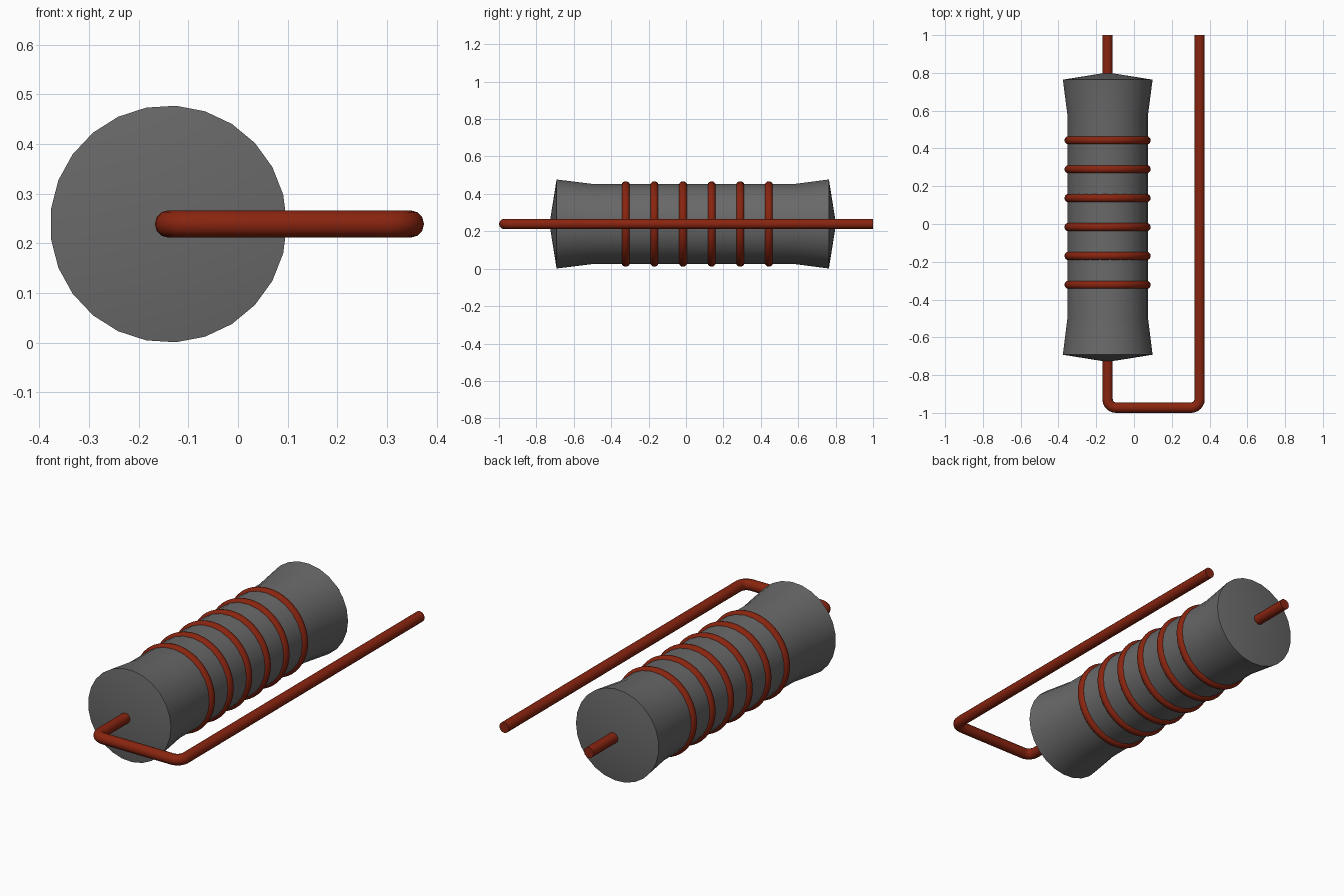
import bpy
import bmesh
import math
from mathutils import Matrix, Vector

cube = bpy.data.objects.get("Cube")
if cube:
    bpy.data.objects.remove(cube, do_unlink=True)

AXIS_X, AXIS_Z = -0.14, 0.239   # body axis, parallel to y
RETURN_X = 0.347                # return leg of the wire
WIRE_R = 0.0275


def material(name, rgb):
    mat = bpy.data.materials.new(name)
    mat.use_nodes = True
    mat.diffuse_color = (*rgb, 1)
    bsdf = next(n for n in mat.node_tree.nodes if n.type == "BSDF_PRINCIPLED")
    bsdf.inputs["Base Color"].default_value = (*rgb, 1)
    return mat


GREY = material("dark grey ceramic", (0.14, 0.14, 0.14))
RED = material("copper red", (0.25, 0.018, 0.005))


def lathe(name, profile, steps, mat, angle, closed=False):
    """Spin (radius, y) points around the body axis."""
    bm = bmesh.new()
    verts = [bm.verts.new((r, y, 0)) for r, y in profile]
    pairs = list(zip(verts, verts[1:]))
    if closed:
        pairs.append((verts[-1], verts[0]))
    edges = [bm.edges.new(p) for p in pairs]
    bmesh.ops.spin(bm, geom=verts + edges, cent=(0, 0, 0), axis=(0, 1, 0),
                   angle=math.tau, steps=steps)
    bmesh.ops.remove_doubles(bm, verts=bm.verts, dist=1e-5)
    bmesh.ops.recalc_face_normals(bm, faces=bm.faces)
    bm.transform(Matrix.Translation((AXIS_X, 0, AXIS_Z)))
    mesh = bpy.data.meshes.new(name)
    bm.to_mesh(mesh)
    bm.free()
    obj = bpy.data.objects.new(name, mesh)
    bpy.context.collection.objects.link(obj)
    finish(obj, mat, angle)


def finish(obj, mat, angle):
    obj.data.materials.clear()
    obj.data.materials.append(mat)
    bpy.ops.object.select_all(action="DESELECT")
    obj.select_set(True)
    bpy.context.view_layer.objects.active = obj
    bpy.ops.object.shade_smooth_by_angle(angle=math.radians(angle))


# Body: waisted cylinder with shallow conical ends
lathe("body", [(0, -0.73), (0.2385, -0.692), (0.2145, -0.50),
               (0.2145, 0.58), (0.2385, 0.764), (0, 0.802)], 25, GREY, 30)

# Winding rings
RING_MAJOR, RING_MINOR, SIDES = 0.206, 0.0225, 12
for i in range(6):
    y = -0.322 + 0.153 * i
    section = [(RING_MAJOR + RING_MINOR * math.cos(math.tau * k / SIDES),
                y + RING_MINOR * math.sin(math.tau * k / SIDES))
               for k in range(SIDES)]
    lathe(f"winding_ring_{i + 1}", section, 48, RED, 60, closed=True)

# Lead wire: through the body, rounded turn, straight return leg
BEND, FRONT_Y = 0.045, -1 + WIRE_R
path = [(AXIS_X, 1)]
for cx, start in ((AXIS_X + BEND, 180), (RETURN_X - BEND, 270)):
    for k in range(7):
        a = math.radians(start + 15 * k)
        path.append((cx + BEND * math.cos(a), FRONT_Y + BEND + BEND * math.sin(a)))
path.append((RETURN_X, 1))

curve = bpy.data.curves.new("lead_wire", "CURVE")
curve.dimensions = "3D"
curve.bevel_depth = WIRE_R
curve.bevel_resolution = 4
curve.use_fill_caps = True
spline = curve.splines.new("POLY")
spline.points.add(len(path) - 1)
for point, (x, y) in zip(spline.points, path):
    point.co = (x, y, AXIS_Z, 1)
wire = bpy.data.objects.new("lead_wire", curve)
bpy.context.collection.objects.link(wire)
bpy.ops.object.select_all(action="DESELECT")
wire.select_set(True)
bpy.context.view_layer.objects.active = wire
bpy.ops.object.convert(target="MESH")
finish(bpy.context.object, RED, 50)
